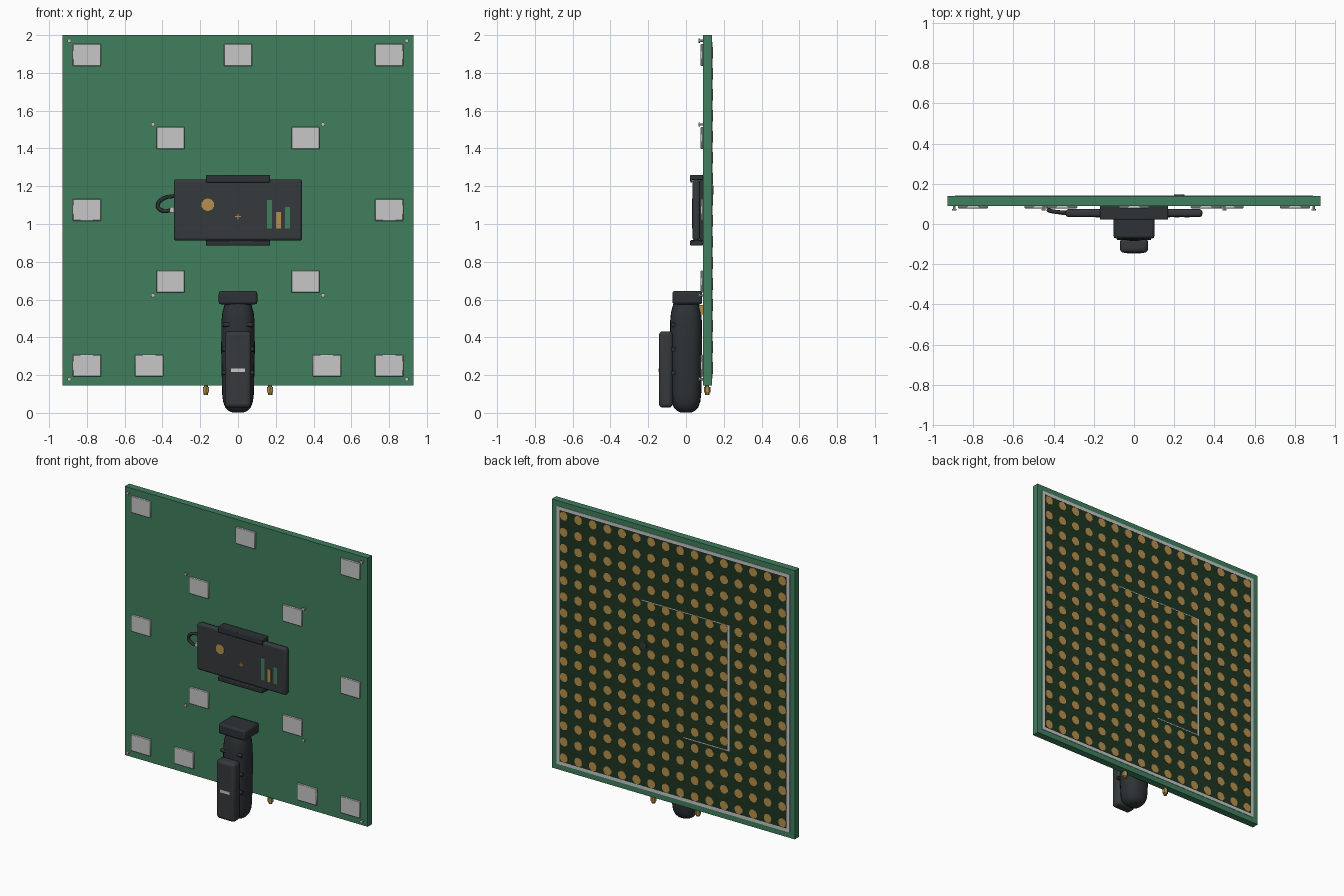
import bpy, bmesh, math
from mathutils import Vector, Matrix

if "Cube" in bpy.data.objects:
    bpy.data.objects.remove(bpy.data.objects["Cube"])


def material(name, color):
    m = bpy.data.materials.new(name)
    m.diffuse_color = (*color, 1)
    m.use_nodes = True
    m.node_tree.nodes["Principled BSDF"].inputs["Base Color"].default_value = m.diffuse_color
    return m


GREEN = material("board green", (0.05, 0.21, 0.11))
DARK_GREEN = material("dark green", (0.013, 0.036, 0.015))
CHARCOAL = material("charcoal", (0.036, 0.041, 0.045))
RUBBER = material("black rubber", (0.026, 0.032, 0.035))
GREY = material("light grey", (0.57, 0.57, 0.57))
GOLD = material("gold", (0.47, 0.28, 0.075))


def finish(name, bm, mat, smooth=False, bevel=0, segments=2):
    bmesh.ops.recalc_face_normals(bm, faces=bm.faces)
    me = bpy.data.meshes.new(name)
    bm.to_mesh(me)
    bm.free()
    me.materials.append(mat)
    ob = bpy.data.objects.new(name, me)
    bpy.context.collection.objects.link(ob)
    if bevel:
        mod = ob.modifiers.new("bevel", "BEVEL")
        mod.width, mod.segments = bevel, segments
    if smooth:
        bpy.ops.object.select_all(action="DESELECT")
        ob.select_set(True)
        bpy.context.view_layer.objects.active = ob
        bpy.ops.object.shade_smooth_by_angle(angle=math.radians(40))
    return ob


def add_box(bm, x0, x1, y0, y1, z0, z1):
    mat = Matrix.Translation(((x0 + x1) / 2, (y0 + y1) / 2, (z0 + z1) / 2))
    bmesh.ops.create_cube(bm, size=1, matrix=mat @ Matrix.Diagonal((x1 - x0, y1 - y0, z1 - z0, 1)))


def boxes(name, mat, *dims, bevel=0, segments=2):
    bm = bmesh.new()
    for d in dims:
        add_box(bm, *d)
    return finish(name, bm, mat, bevel > 0, bevel, segments)


def add_cyl(bm, center, r, depth, axis="Y", sides=8, r2=None):
    rot = {"X": Matrix.Rotation(math.pi / 2, 4, "Y"), "Y": Matrix.Rotation(math.pi / 2, 4, "X"),
           "Z": Matrix.Identity(4)}[axis]
    bmesh.ops.create_cone(bm, cap_ends=True, segments=sides, radius1=r, radius2=r if r2 is None else r2,
                          depth=depth, matrix=Matrix.Translation(center) @ rot)


# Board slab with its dark back panel and grey border line
W, ZC = 0.928, 1.0725
boxes("board", GREEN, (-W, W, 0.09, 0.138, 0.145, 2.0))


def frame(name, r, w, y0, y1):
    boxes(name, GREY, (-r, r, y0, y1, ZC + r - w, ZC + r), (-r, r, y0, y1, ZC - r, ZC - r + w),
          (-r, -r + w, y0, y1, ZC - r + w, ZC + r - w), (r - w, r, y0, y1, ZC - r + w, ZC + r - w))


boxes("back_panel", DARK_GREEN, (-0.87, 0.87, 0.137, 0.14, ZC - 0.87, ZC + 0.87))
frame("back_border", 0.89, 0.022, 0.137, 0.1405)

# Fine outline on the back panel
boxes("back_outline", GREY, (-0.43, -0.418, 0.139, 0.1415, 0.62, 1.49),
      (-0.418, 0.24, 0.139, 0.1415, 1.484, 1.49), (-0.418, -0.08, 0.139, 0.1415, 0.62, 0.626))

# 16 x 16 grid of gold antenna dots
bm = bmesh.new()
for i in range(16):
    for j in range(16):
        add_cyl(bm, (-0.835 + i * 0.1113, 0.141, ZC - 0.835 + j * 0.1113), 0.031, 0.003, sides=10)
finish("antenna_dots", bm, GOLD)

# Small dark bump on the back
bm = bmesh.new()
add_cyl(bm, (0.225, 0.142, 1.18), 0.025, 0.008, sides=12)
finish("back_button", bm, CHARCOAL)

# Grey chips on the front
spots = [(0, 1.895), (-0.8, 1.895), (0.8, 1.895), (-0.8, 1.075), (0.8, 1.075), (-0.8, 0.25), (0.8, 0.25),
         (-0.47, 0.25), (0.47, 0.25)] + [(s * 0.357, z) for s in (-1, 1) for z in (0.695, 1.455)]
boxes("front_chips", GREY, *[(x - 0.075, x + 0.075, 0.078, 0.091, z - 0.058, z + 0.058) for x, z in spots],
      bevel=0.003, segments=1)

# Small screws near the corners and around the middle
bm = bmesh.new()
for s in (-1, 1):
    for x, z in ((0.893, 1.97), (0.893, 0.178), (0.45, 1.527), (0.45, 0.622)):
        add_cyl(bm, (s * x, 0.081, z), 0.006, 0.02, sides=8)
        add_cyl(bm, (s * x, 0.071, z), 0.011, 0.007, sides=8)
finish("screws", bm, GREY)

# Gold connectors under the board
bm = bmesh.new()
for x in (-0.17, 0.17):
    add_cyl(bm, (x, 0.112, 0.14), 0.011, 0.02, "Z", 10)
    add_cyl(bm, (x, 0.112, 0.122), 0.018, 0.03, "Z", 6)
    add_cyl(bm, (x, 0.112, 0.102), 0.012, 0.014, "Z", 10)
finish("bottom_connectors", bm, GOLD)

# Device held on the front, with clamps and a back mount
boxes("device", CHARCOAL, (-0.34, 0.34, 0.035, 0.074, 0.912, 1.236), bevel=0.014, segments=3)
boxes("clamps", RUBBER, (-0.17, 0.17, 0.022, 0.09, 1.234, 1.26), (-0.17, 0.17, 0.022, 0.034, 1.22, 1.25),
      (-0.17, 0.17, 0.022, 0.09, 0.886, 0.914), bevel=0.005)
boxes("device_mount", RUBBER, (-0.165, 0.165, 0.072, 0.091, 0.9, 1.25))

# Screen marks: disc, plus and bars
bm = bmesh.new()
add_cyl(bm, (-0.16, 0.034, 1.102), 0.034, 0.004, sides=10)
add_box(bm, -0.015, 0.015, 0.032, 0.036, 1.036, 1.042)
add_box(bm, -0.003, 0.003, 0.032, 0.036, 1.025, 1.053)
add_box(bm, 0.202, 0.227, 0.032, 0.036, 0.975, 1.063)
finish("gold_marks", bm, GOLD)
boxes("green_bars", GREEN, (0.153, 0.179, 0.032, 0.036, 0.975, 1.128),
      (0.25, 0.275, 0.032, 0.036, 0.975, 1.09))

# Cable loop on the device's side
cu = bpy.data.curves.new("cable", "CURVE")
cu.dimensions = "3D"
cu.bevel_depth, cu.bevel_resolution, cu.resolution_u = 0.01, 2, 6
sp = cu.splines.new("BEZIER")
path = [(-0.33, 0.055, 1.15), (-0.4, 0.062, 1.132), (-0.425, 0.068, 1.095), (-0.4, 0.062, 1.07), (-0.345, 0.055, 1.075)]
sp.bezier_points.add(len(path) - 1)
for p, co in zip(sp.bezier_points, path):
    p.co = co
    p.handle_left_type = p.handle_right_type = "AUTO"
cu.materials.append(RUBBER)
bpy.context.collection.objects.link(bpy.data.objects.new("cable", cu))
boxes("cable_plug", GREY, (-0.36, -0.335, 0.045, 0.065, 1.062, 1.09))

# Grip body: stacked rounded rings
bm = bmesh.new()
prev, N = None, 24
for z, r in ((0.002, 0.03), (0.012, 0.052), (0.03, 0.068), (0.06, 0.079), (0.1, 0.084), (0.33, 0.089),
             (0.48, 0.088), (0.53, 0.083), (0.56, 0.075), (0.585, 0.068)):
    ring = []
    for i in range(N):
        c, s = math.cos(2 * math.pi * i / N), math.sin(2 * math.pi * i / N)
        f = lambda v: math.copysign(abs(v) ** 0.8, v)
        ring.append(bm.verts.new((r * f(c), 0.96 * r * f(s), z)))
    if prev:
        for i in range(N):
            bm.faces.new((prev[i], prev[(i + 1) % N], ring[(i + 1) % N], ring[i]))
    else:
        bm.faces.new(ring)
    prev = ring
bm.faces.new(prev)
finish("grip", bm, RUBBER, smooth=True)

# Cap on the grip, battery pack in front and its light strip
boxes("grip_cap", RUBBER, (-0.102, 0.102, -0.072, 0.086, 0.575, 0.645), bevel=0.012)
boxes("battery_pack", CHARCOAL, (-0.07, 0.07, -0.143, -0.07, 0.028, 0.432), bevel=0.02, segments=3)
boxes("light_strip", GREY, (-0.036, 0.036, -0.146, -0.14, 0.216, 0.236))

# Cross rods on the grip
bm = bmesh.new()
for z, half in ((0.467, 0.08), (0.337, 0.085), (0.212, 0.085)):
    add_cyl(bm, (0, -0.068, z), 0.012, half * 2, "X", 12)
finish("grip_rods", bm, RUBBER, smooth=True)

# Contact between grip and board
boxes("grip_contact", GOLD, (-0.03, 0.03, 0.07, 0.091, 0.52, 0.57))
